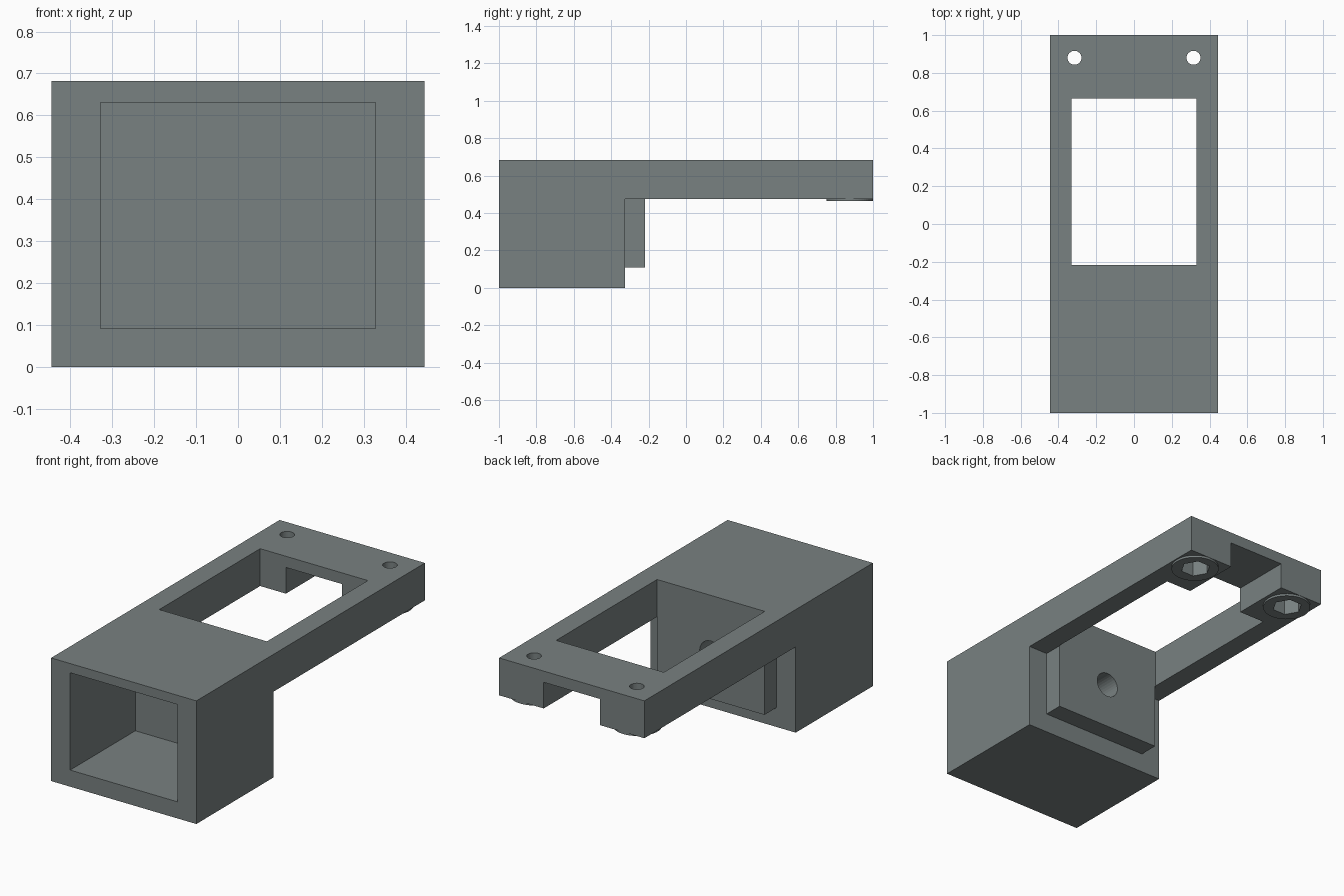
import bpy, bmesh, math
from mathutils import Matrix, Vector

if "Cube" in bpy.data.objects:
    bpy.data.objects.remove(bpy.data.objects["Cube"])

grey = bpy.data.materials.new("slate grey")
grey.diffuse_color = (0.19, 0.22, 0.22, 1)
grey.use_nodes = True
grey.node_tree.nodes["Principled BSDF"].inputs["Base Color"].default_value = grey.diffuse_color


def finish(name, bm):
    bmesh.ops.recalc_face_normals(bm, faces=bm.faces[:])
    mesh = bpy.data.meshes.new(name)
    bm.to_mesh(mesh)
    bm.free()
    mesh.materials.append(grey)
    obj = bpy.data.objects.new(name, mesh)
    bpy.context.collection.objects.link(obj)
    return obj


def box(name, x, y, z):
    """Box spanning -x..x and the given y and z ranges."""
    bm = bmesh.new()
    size = Matrix.Diagonal((2 * x, y[1] - y[0], z[1] - z[0], 1))
    centre = Vector((0, sum(y) / 2, sum(z) / 2))
    bmesh.ops.create_cube(bm, size=1, matrix=Matrix.Translation(centre) @ size)
    return finish(name, bm)


def prism(name, sides, radius, depth, centre, turn=None):
    bm = bmesh.new()
    place = Matrix.Translation(centre) @ (turn or Matrix())
    bmesh.ops.create_cone(bm, cap_ends=True, segments=sides, radius1=radius,
                          radius2=radius, depth=depth, matrix=place)
    return finish(name, bm)


def combine(target, tool, operation):
    tool.hide_render = True
    tool.hide_viewport = True
    mod = target.modifiers.new(tool.name, 'BOOLEAN')
    mod.operation, mod.object, mod.solver = operation, tool, 'EXACT'


# Body: side profile of the block and its long arm, extruded across x
profile = [(-1, 0), (-0.325, 0), (-0.325, 0.475), (1, 0.475), (1, 0.682), (-1, 0.682)]
bm = bmesh.new()
face = bm.faces.new([bm.verts.new((-0.445, y, z)) for y, z in profile])
side = bmesh.ops.extrude_face_region(bm, geom=[face])
bmesh.ops.translate(bm, vec=(0.89, 0, 0),
                    verts=[v for v in side["geom"] if isinstance(v, bmesh.types.BMVert)])
body = finish("bracket_body", bm)

# Raised pad behind the block, trimmed flush by the window
combine(body, box("rear_pad", 0.328, (-0.36, -0.19), (0.108, 0.56)), 'UNION')

# Round bosses under the two rear feet
for s, label in ((-1, "left"), (1, "right")):
    combine(body, prism(label + "_boss", 48, 0.124, 0.047, (s * 0.315, 0.875, 0.4865)), 'UNION')

# Window in the arm, socket in the front, notch between the feet
combine(body, box("window_cutter", 0.33, (-0.218, 0.665), (0.05, 0.8)), 'DIFFERENCE')
combine(body, box("socket_cutter", 0.328, (-1.1, -0.43), (0.092, 0.631)), 'DIFFERENCE')
combine(body, box("notch_cutter", 0.172, (0.6, 1.1), (0.4, 0.62)), 'DIFFERENCE')

# Blind hole in the pad
combine(body, prism("pad_hole_cutter", 32, 0.069, 0.3, (0, -0.24, 0.36),
                    Matrix.Rotation(math.pi / 2, 4, 'X')), 'DIFFERENCE')

# Hexagonal nut pockets and screw holes through the feet
for s, label in ((-1, "left"), (1, "right")):
    hex_turn = Matrix.Rotation(math.pi / 2, 4, 'Z')
    combine(body, prism(label + "_nut_cutter", 6, 0.078, 0.17, (s * 0.315, 0.88, 0.485), hex_turn),
            'DIFFERENCE')
    combine(body, prism(label + "_screw_cutter", 32, 0.037, 0.6, (s * 0.315, 0.88, 0.6)),
            'DIFFERENCE')

# Smooth only the round walls
bpy.context.view_layer.objects.active = body
body.select_set(True)
bpy.ops.object.shade_smooth_by_angle(angle=math.radians(25))
